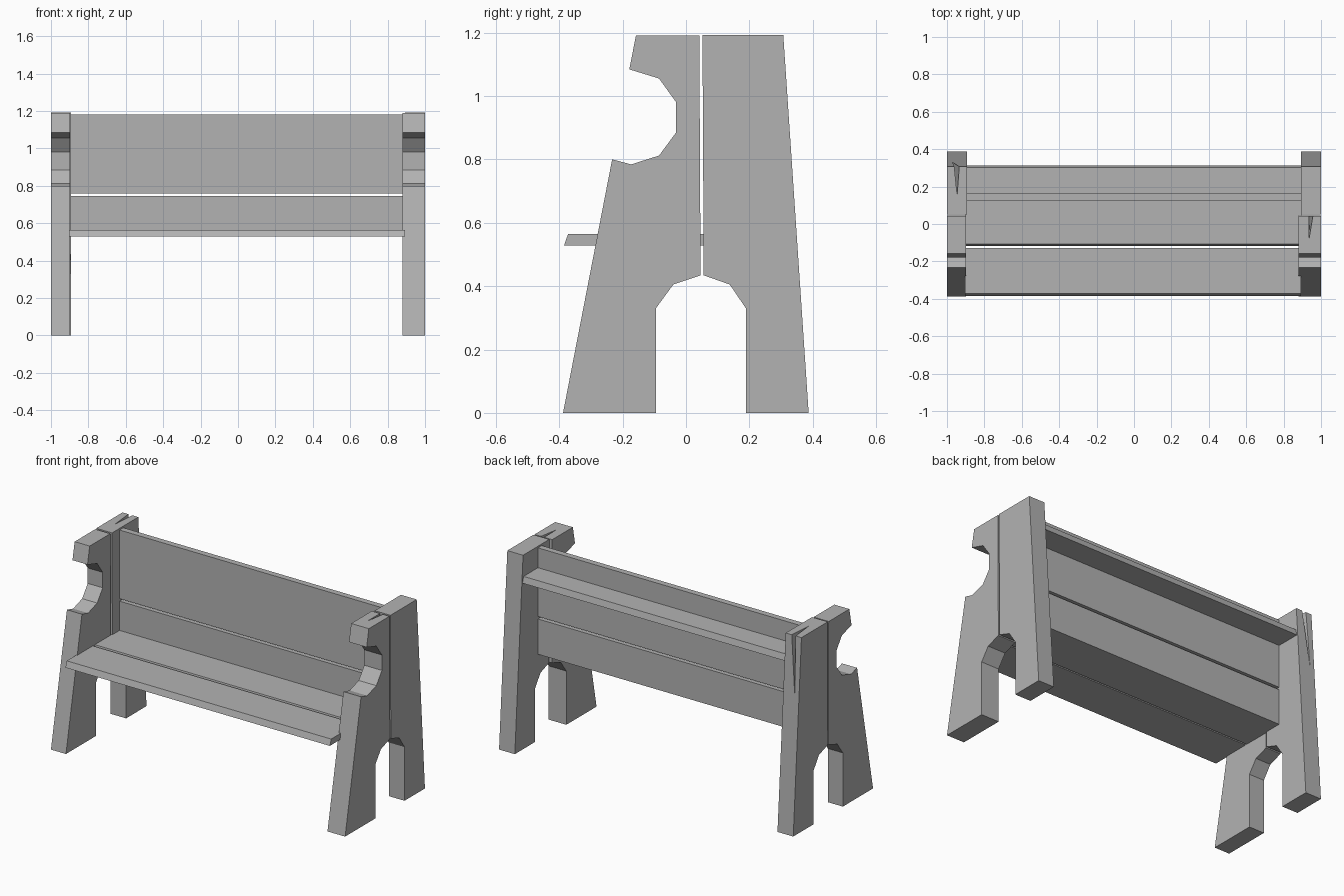
import bpy, bmesh

if "Cube" in bpy.data.objects:
    bpy.data.objects.remove(bpy.data.objects["Cube"])

wood = bpy.data.materials.new("plain grey wood")
wood.diffuse_color = (0.45, 0.45, 0.45, 1)
wood.use_nodes = True
wood.node_tree.nodes["Principled BSDF"].inputs["Base Color"].default_value = wood.diffuse_color


def finish(name, bm):
    bmesh.ops.recalc_face_normals(bm, faces=bm.faces)
    mesh = bpy.data.meshes.new(name)
    bm.to_mesh(mesh)
    bm.free()
    mesh.materials.append(wood)
    ob = bpy.data.objects.new(name, mesh)
    bpy.context.collection.objects.link(ob)
    return ob


def extrude_x(name, profile, x0, x1):
    """Extrude a (y, z) outline from x0 to x1."""
    bm = bmesh.new()
    face = bm.faces.new([bm.verts.new((x0, y, z)) for y, z in profile])
    ext = bmesh.ops.extrude_face_region(bm, geom=[face])["geom"]
    bmesh.ops.translate(bm, vec=(x1 - x0, 0, 0),
                        verts=[v for v in ext if isinstance(v, bmesh.types.BMVert)])
    return finish(name, bm)


def split_wood(ob, points):
    """Cut a tapering crack, given as a four-cornered wedge, into a board."""
    bm = bmesh.new()
    v = [bm.verts.new(p) for p in points]
    for a, b, c in ((0, 1, 2), (0, 1, 3), (1, 2, 3), (0, 2, 3)):
        bm.faces.new((v[a], v[b], v[c]))
    cutter = finish("crack_cutter", bm)
    cutter.hide_render = True
    mod = ob.modifiers.new("crack", 'BOOLEAN')
    mod.operation = 'DIFFERENCE'
    mod.solver = 'EXACT'
    mod.object = cutter
    dg = bpy.context.evaluated_depsgraph_get()
    mesh = bpy.data.meshes.new_from_object(ob.evaluated_get(dg))
    ob.modifiers.clear()
    ob.data = mesh
    bpy.data.objects.remove(cutter)


# End boards: front one with arm notch, back one plain, both with half an arch
front = [(-0.388, 0), (-0.095, 0), (-0.095, 0.33), (-0.04, 0.405), (0.046, 0.434),
         (0.042, 1.19), (-0.158, 1.19), (-0.179, 1.084), (-0.085, 1.055),
         (-0.031, 0.98), (-0.031, 0.885), (-0.085, 0.812), (-0.173, 0.784),
         (-0.233, 0.80)]
back = [(0.056, 0.434), (0.138, 0.405), (0.189, 0.33), (0.189, 0), (0.387, 0),
        (0.307, 1.192), (0.052, 1.192)]
extrude_x("left_front_board", front, -1.0, -0.898)
left_back = extrude_x("left_back_board", back, -1.0, -0.893)
right_front = extrude_x("right_front_board", front, 0.88, 1.0)
extrude_x("right_back_board", back, 0.893, 1.0)

# Cracks in the board tops
split_wood(left_back, [(-0.945, 0.15, 1.2), (-0.965, 0.35, 1.2),
                       (-0.93, 0.35, 1.2), (-0.972, 0.34, 0.82)])
split_wood(right_front, [(0.935, -0.09, 1.2), (0.936, 0.06, 1.2),
                         (0.96, 0.06, 1.2), (0.94, 0.06, 0.92)])

# Seat planks, the front one with a slanted edge
extrude_x("seat_front_plank", [(-0.385, 0.528), (-0.127, 0.528), (-0.127, 0.565),
                               (-0.372, 0.565)], -0.904, 0.894)
extrude_x("seat_back_plank", [(-0.118, 0.528), (0.125, 0.528), (0.125, 0.565),
                              (-0.108, 0.565)], -0.9, 0.895)

# Backrest planks with a narrow gap
for name, z0, z1 in (("backrest_lower", 0.528, 0.745), ("backrest_upper", 0.76, 1.182)):
    extrude_x(name, [(0.125, z0), (0.162, z0), (0.162, z1), (0.125, z1)], -0.895, 0.895)

# Rail behind the backrest
extrude_x("back_rail", [(0.162, 1.022), (0.312, 1.022), (0.302, 1.06), (0.162, 1.06)],
          -0.895, 0.895)
